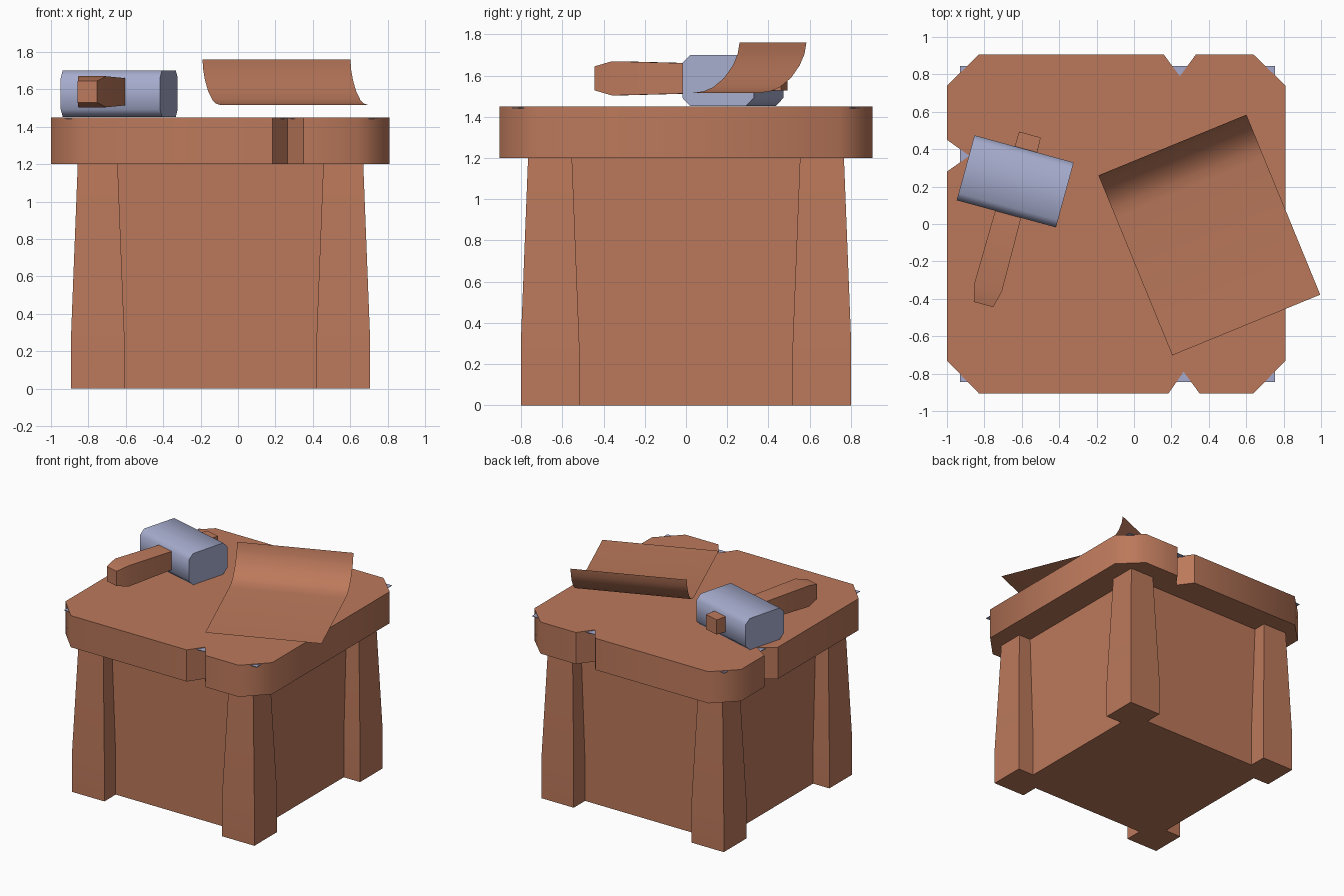
import bpy, bmesh
from math import radians
from mathutils import Matrix

cube = bpy.data.objects.get("Cube")
if cube:
    bpy.data.objects.remove(cube, do_unlink=True)


def material(name, rgb):
    m = bpy.data.materials.new(name)
    m.use_nodes = True
    m.diffuse_color = (*rgb, 1)
    m.node_tree.nodes["Principled BSDF"].inputs["Base Color"].default_value = (*rgb, 1)
    return m


WOOD = material("warm brown", (0.50, 0.19, 0.105))
STEEL = material("blue grey", (0.38, 0.41, 0.61))


def loft(name, rings, mat, caps=True, closed=True, matrix=None, angle=30):
    """Join equal-length rings of points into one mesh object."""
    bm = bmesh.new()
    loops = [[bm.verts.new(p) for p in ring] for ring in rings]
    n = len(rings[0])
    for a, b in zip(loops, loops[1:]):
        for i in range(n if closed else n - 1):
            j = (i + 1) % n
            bm.faces.new((a[i], a[j], b[j], b[i]))
    if caps:
        bm.faces.new(loops[0][::-1])
        bm.faces.new(loops[-1])
    bmesh.ops.recalc_face_normals(bm, faces=bm.faces)
    if matrix:
        bm.transform(matrix)
    mesh = bpy.data.meshes.new(name)
    bm.to_mesh(mesh)
    bm.free()
    mesh.materials.append(mat)
    obj = bpy.data.objects.new(name, mesh)
    bpy.context.collection.objects.link(obj)
    bpy.ops.object.select_all(action="DESELECT")
    obj.select_set(True)
    bpy.context.view_layer.objects.active = obj
    bpy.ops.object.shade_smooth_by_angle(angle=radians(angle))
    return obj


def rect(x0, x1, y0, y1):
    return [(x0, y0), (x1, y0), (x1, y1), (x0, y1)]


def at_z(outline, z):
    return [(x, y, z) for x, y in outline]


# Cabinet body and four tapered corner legs
LEG_X, LEG_Y = (-0.75, 0.563), (-0.66, 0.66)
body = rect(*LEG_X, *LEG_Y)
loft("body", [at_z(body, 0), at_z(body, 1.22)], WOOD)
for x, side in zip(LEG_X, ("right", "left")):
    for y, end in zip(LEG_Y, ("front", "back")):
        loft(f"{end}_{side}_leg",
             [at_z(rect(x - h, x + h, y - h, y + h), z)
              for z, h in ((0, 0.142), (0.3, 0.142), (1.22, 0.106))], WOOD)

# Table top with clipped corners and three notches
top = [(-0.83, -0.905), (0.185, -0.905), (0.265, -0.79), (0.35, -0.905),
       (0.64, -0.905), (0.81, -0.73), (0.81, 0.74), (0.64, 0.905),
       (0.33, 0.905), (0.245, 0.79), (0.16, 0.905), (-0.83, 0.905),
       (-1, 0.74), (-1, 0.45), (-0.88, 0.365), (-1, 0.28), (-1, -0.73)]
loft("table_top", [at_z(top, 1.2), at_z(top, 1.45)], WOOD, angle=50)

# Thin metal sheet inside the top, showing at notches and corners
sheet = rect(-0.93, 0.755, -0.845, 0.845)
loft("metal_sheet", [at_z(sheet, 1.441), at_z(sheet, 1.445)], STEEL)

# Hammer lying on the table: bevelled head across a tapered handle
place = Matrix.Translation((-0.635, 0.228, 1.577)) @ Matrix.Rotation(radians(-15.3), 4, "Z")
w, h, c = 0.18, 0.124, 0.04
section = [(-w, c - h), (c - w, -h), (w - c, -h), (w, c - h),
           (w, h - c), (w - c, h), (c - w, h), (-w, h - c)]
loft("hammer_head", [[(x, y, z) for y, z in section] for x in (-0.275, 0.275)],
     STEEL, matrix=place, angle=55)
stations = [(-0.68, 0.054, 0.058), (-0.585, 0.077, 0.083),
            (-0.19, 0.072, 0.073), (0.262, 0.06, 0.058)]
loft("hammer_handle",
     [[(x + 0.01, y, z + 0.01) for x, z in rect(-a, a, -b, b)] for y, a, b in stations],
     WOOD, matrix=place)

# Curled sheet, rolled up along its back edge
profile = [(0, 1.76), (0.01, 1.705), (0.035, 1.65), (0.08, 1.59),
           (0.14, 1.543), (0.19, 1.524), (0.25, 1.516), (1.04, 1.515)]
place = Matrix.Translation((-0.19, 0.26, 0)) @ Matrix.Rotation(radians(22.3), 4, "Z")
loft("curled_sheet", [[(x, -d, z) for d, z in profile] for x in (0.855, 0)],
     WOOD, caps=False, closed=False, matrix=place, angle=40)
